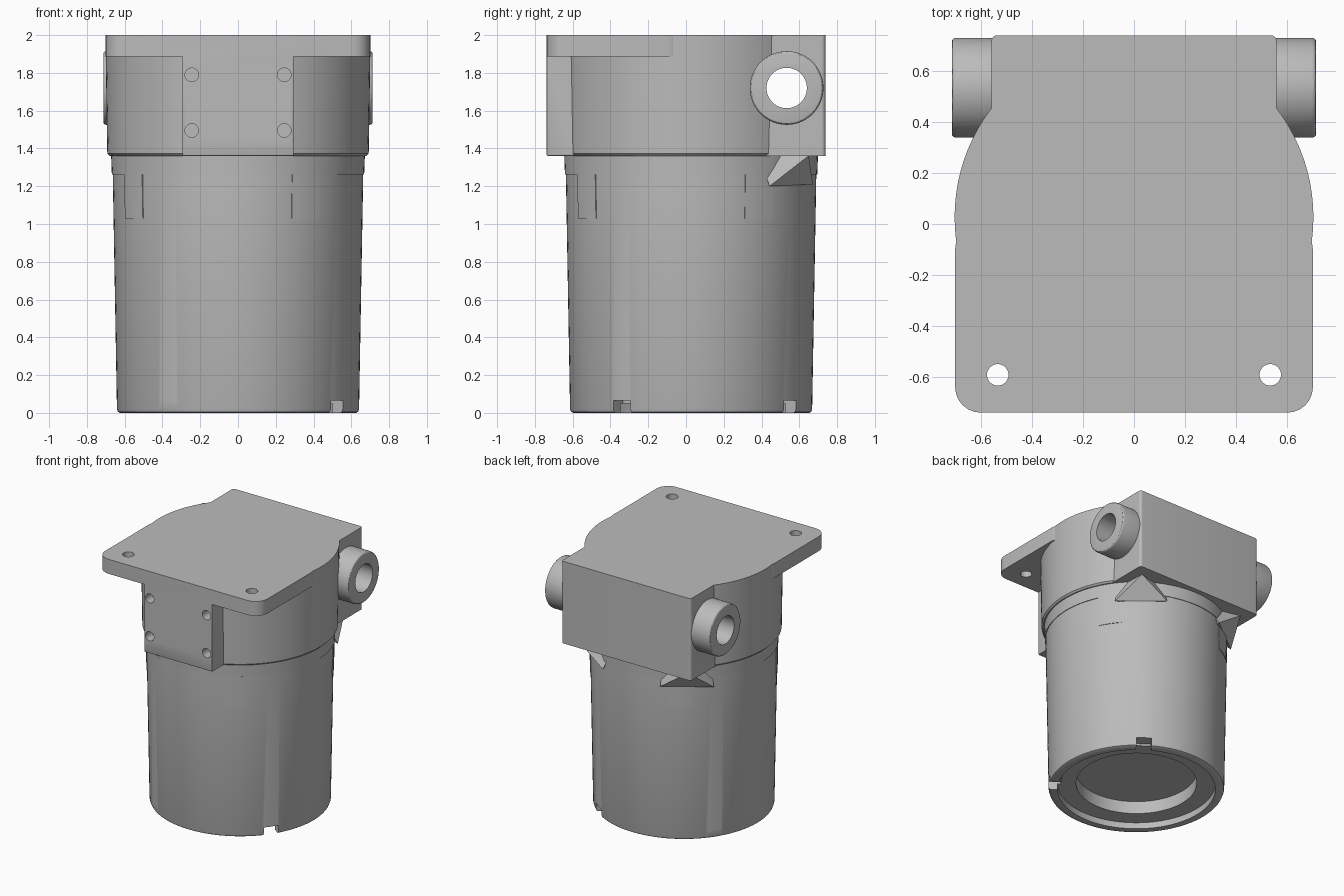
import bpy, bmesh, math
from mathutils import Matrix, Vector

if "Cube" in bpy.data.objects:
    bpy.data.objects.remove(bpy.data.objects["Cube"])

AXIS_Y = 0.027          # centre line of the round parts
TOP, HEAD_Z = 2.0, 1.36

grey = bpy.data.materials.new("cast grey")
grey.use_nodes = True
grey.diffuse_color = (0.5, 0.5, 0.5, 1)
grey.node_tree.nodes["Principled BSDF"].inputs["Base Color"].default_value = (0.5, 0.5, 0.5, 1)


def make(name, bm):
    bmesh.ops.recalc_face_normals(bm, faces=bm.faces)
    mesh = bpy.data.meshes.new(name)
    bm.to_mesh(mesh)
    bm.free()
    mesh.materials.append(grey)
    ob = bpy.data.objects.new(name, mesh)
    bpy.context.collection.objects.link(ob)
    return ob


def box(name, lo, hi, bevel=0.0, vertical_only=False, turn=None):
    bm = bmesh.new()
    bmesh.ops.create_cube(bm, size=1)
    lo, hi = Vector(lo), Vector(hi)
    for v in bm.verts:
        v.co = (lo + hi) / 2 + v.co * (hi - lo)
    if bevel:
        edges = [e for e in bm.edges if not vertical_only
                 or abs(e.verts[0].co.z - e.verts[1].co.z) > 0.01]
        bmesh.ops.bevel(bm, geom=edges, offset=bevel, segments=6 if vertical_only else 2,
                        profile=0.5, affect='EDGES')
    if turn is not None:
        bm.transform(Matrix.Translation((0, AXIS_Y, 0)) @ Matrix.Rotation(turn, 4, 'Z'))
    return make(name, bm)


def lathe(name, profile, start=0.0, sweep=math.tau, steps=96):
    """Spin (radius, z) points about the centre line; a partial sweep is capped."""
    bm = bmesh.new()
    verts = [bm.verts.new((r, 0, z)) for r, z in profile]
    full = sweep >= math.tau
    if full:
        geom = verts + [bm.edges.new(p) for p in zip(verts, verts[1:])]
    else:
        face = bm.faces.new(verts)
        geom = verts + list(face.edges) + [face]
    bmesh.ops.spin(bm, geom=geom, axis=(0, 0, 1), cent=(0, 0, 0), angle=sweep, steps=steps)
    bmesh.ops.remove_doubles(bm, verts=bm.verts, dist=1e-5)
    bm.transform(Matrix.Translation((0, AXIS_Y, 0)) @ Matrix.Rotation(start, 4, 'Z'))
    return make(name, bm)


def rod(name, radius, a, b, segments=32, bevel=0.0):
    a, b = Vector(a), Vector(b)
    bm = bmesh.new()
    bmesh.ops.create_cone(bm, cap_ends=True, segments=segments, radius1=radius,
                          radius2=radius, depth=(b - a).length)
    if bevel:
        rims = [e for e in bm.edges if abs(e.verts[0].co.z - e.verts[1].co.z) < 1e-5]
        bmesh.ops.bevel(bm, geom=rims, offset=bevel, segments=3, profile=0.5, affect='EDGES')
    turn = Vector((0, 0, 1)).rotation_difference(b - a).to_matrix().to_4x4()
    bm.transform(Matrix.Translation((a + b) / 2) @ turn)
    return make(name, bm)


def combine(target, others, operation):
    bpy.context.view_layer.objects.active = target
    for other in others:
        mod = target.modifiers.new("join", 'BOOLEAN')
        mod.operation, mod.solver, mod.object = operation, 'EXACT', other
        bpy.ops.object.modifier_apply(modifier=mod.name)
        bpy.data.objects.remove(other)


def smooth(ob):
    bpy.ops.object.select_all(action='DESELECT')
    ob.select_set(True)
    bpy.context.view_layer.objects.active = ob
    bpy.ops.object.shade_smooth_by_angle(angle=math.radians(30))


# Head: round body with flange, front pad, rear port block and side ports
head = lathe("head", [(0, HEAD_Z), (0.68, HEAD_Z), (0.692, HEAD_Z + 0.012),
                      (0.702, TOP), (0, TOP)])
combine(head, [
    box("mounting_flange", (-0.7, -0.738, 1.887), (0.7, 0.0, TOP), 0.1, True),
    box("front_pad", (-0.295, -0.738, HEAD_Z), (0.295, 0, TOP - 0.02), 0.008),
    box("port_block", (-0.557, 0.2, HEAD_Z), (0.557, 0.738, TOP), 0.02, True),
    rod("side_ports", 0.195, (-0.713, 0.533, 1.72), (0.713, 0.533, 1.72), 64, 0.016),
], 'UNION')

# Through bore, flange holes and blind pad holes
cutters = [rod("bore", 0.107, (-1, 0.533, 1.72), (1, 0.533, 1.72), 48)]
for side in (-1, 1):
    cutters.append(rod("flange_hole", 0.042, (side * 0.533, -0.59, 1.7), (side * 0.533, -0.59, 2.1)))
    for z in (1.495, 1.79):
        cutters.append(rod("pad_hole", 0.036, (side * 0.245, -0.9, z), (side * 0.245, -0.66, z)))
combine(head, cutters, 'DIFFERENCE')
smooth(head)

# Bowl: tapered shell with collar and a stepped recess underneath
bowl = lathe("bowl", [(0, 0.15), (0.44, 0.15), (0.44, 0.05), (0.575, 0.05), (0.575, 0),
                      (0.625, 0), (0.636, 0.006), (0.641, 0.02), (0.663, 1.262),
                      (0.668, 1.262), (0.672, 1.37), (0, 1.37)])
combine(bowl, [box("rim_notch", (0.55, -0.055, -0.1), (0.75, 0.055, 0.066),
                   turn=math.radians(-35 + 90 * i)) for i in range(4)], 'DIFFERENCE')
smooth(bowl)

# Locking tabs hanging from the collar
for i in range(4):
    smooth(lathe(f"locking_tab_{i + 1}",
                 [(0.6, 1.03), (0.663, 1.03), (0.668, 1.264), (0.6, 1.264)],
                 math.radians(-64.5 + 90 * i), math.radians(15), 6))

# Pointed gussets under the rear block corners
for name, side in (("left_gusset", 1), ("right_gusset", -1)):
    bm = bmesh.new()
    for angle, r, z in ((37, 0.69, 1.2), (69, 0.69, 1.21), (53, 0.78, 1.362),
                        (37, 0.6, 1.362), (69, 0.6, 1.362), (53, 0.5, 1.25)):
        a = math.radians(angle)
        bm.verts.new((side * r * math.cos(a), AXIS_Y + r * math.sin(a), z))
    bmesh.ops.convex_hull(bm, input=bm.verts)
    make(name, bm)
